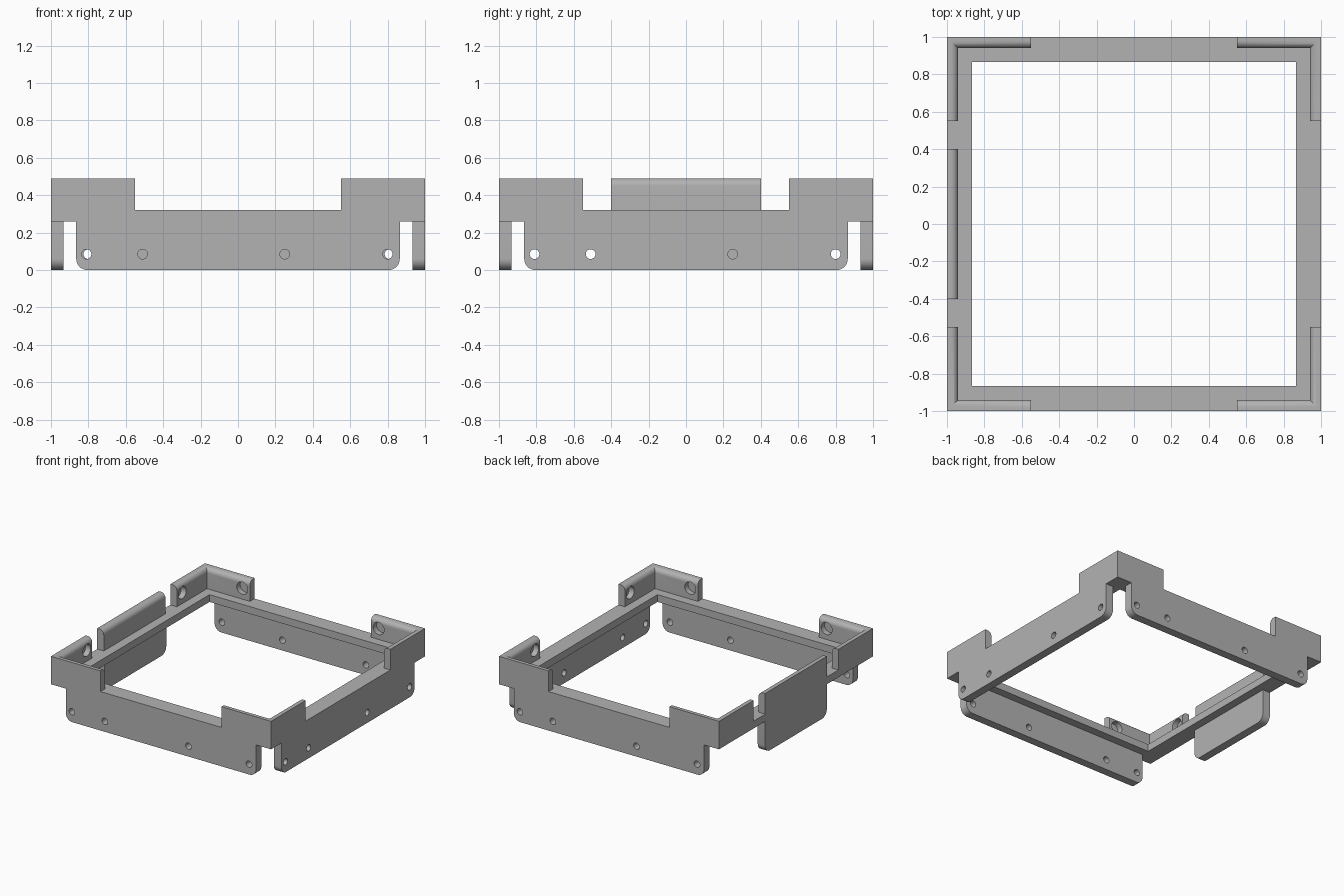
import bpy, bmesh
from math import pi, sin, cos
from mathutils import Matrix, Vector

cube = bpy.data.objects.get("Cube")
if cube:
    bpy.data.objects.remove(cube, do_unlink=True)

grey = bpy.data.materials.new("plain grey")
grey.use_nodes = True
grey.diffuse_color = (0.45, 0.45, 0.45, 1)
grey.node_tree.nodes["Principled BSDF"].inputs["Base Color"].default_value = grey.diffuse_color

SHELF_LOW, SHELF_TOP, TOP = 0.26, 0.32, 0.49
PANEL, LIP = 0.068, 0.06        # wall thicknesses
INNER = 0.865                   # half size of the opening
TAB_END, TAB_HOLE = 0.55, 0.62


def finish(name, bm):
    bmesh.ops.recalc_face_normals(bm, faces=bm.faces[:])
    mesh = bpy.data.meshes.new(name)
    bm.to_mesh(mesh)
    bm.free()
    mesh.materials.append(grey)
    obj = bpy.data.objects.new(name, mesh)
    bpy.context.collection.objects.link(obj)
    return obj


def arc(cx, cz, r, start, end, n=8):
    return [(cx + r * cos(start + (end - start) * i / n),
             cz + r * sin(start + (end - start) * i / n)) for i in range(n + 1)]


def sweep(name, sections, closed=False):
    """Skin matching cross-sections into a solid."""
    bm = bmesh.new()
    rings = [[bm.verts.new(p) for p in s] for s in sections]
    pairs = list(zip(rings, rings[1:]))
    if closed:
        pairs.append((rings[-1], rings[0]))
    else:
        bm.faces.new(rings[0])
        bm.faces.new(rings[-1])
    for a, b in pairs:
        for i in range(len(a)):
            j = (i + 1) % len(a)
            bm.faces.new((a[i], a[j], b[j], b[i]))
    return finish(name, bm)


def side(k):
    """Turn from the front wall to wall k: front, right, back, left."""
    return Matrix.Rotation(k * pi / 2, 4, 'Z')


def drill(obj, holes):
    """Each hole: wall, position along it, height, radius, y range."""
    bm = bmesh.new()
    for k, x, z, r, y0, y1 in holes:
        place = (side(k) @ Matrix.Translation((x, (y0 + y1) / 2, z))
                 @ Matrix.Rotation(pi / 2, 4, 'X'))
        bmesh.ops.create_cone(bm, cap_ends=True, segments=32, radius1=r, radius2=r,
                              depth=y1 - y0, matrix=place)
    cutter = finish("hole_cutter", bm)
    cutter.hide_render = True
    mod = obj.modifiers.new("holes", 'BOOLEAN')
    mod.operation = 'DIFFERENCE'
    mod.solver = 'EXACT'
    mod.object = cutter
    bpy.context.view_layer.objects.active = obj
    bpy.ops.object.modifier_apply(modifier=mod.name)
    bpy.data.objects.remove(cutter, do_unlink=True)


parts = []

# Flat square shelf
shelf = [(0, SHELF_LOW), (0, SHELF_TOP), (1 - INNER, SHELF_TOP), (1 - INNER, SHELF_LOW)]
parts.append(sweep("shelf_frame", [
    [(sx * (1 - d), sy * (1 - d), z) for d, z in shelf]
    for sx, sy in ((-1, -1), (1, -1), (1, 1), (-1, 1))], closed=True))

# Lip cross-section: distance in from the outer face, height; rounded inner top
R = 0.04
lip = [(0, SHELF_TOP), (LIP, SHELF_TOP)] + arc(LIP - R, TOP - R, R, 0, pi / 2) + [(0, TOP)]

# L-shaped corner tabs with blind holes on the inside
for k, label in enumerate(("front_right", "front_left", "back_left", "back_right")):
    turn = side(k)
    sections = [[turn @ Vector(p) for p in s] for s in (
        [(-TAB_END, d - 1, z) for d, z in lip],
        [(d - 1, d - 1, z) for d, z in lip],
        [(d - 1, -TAB_END, z) for d, z in lip])]
    tab = sweep(label + "_corner_tab", sections)
    drill(tab, [(k, -TAB_HOLE, 0.41, 0.05, LIP - 1.045, LIP - 0.98),
                (k + 3, TAB_HOLE, 0.41, 0.05, LIP - 1.045, LIP - 0.98)])
    parts.append(tab)

# Centre lip on the right-hand wall
parts.append(sweep("centre_lip", [[side(3) @ Vector((x, d - 1, z)) for d, z in lip]
                                  for x in (-0.4, 0.4)]))

# Hanging panels with rounded lower corners
C = 0.06
for k, label in enumerate(("front", "left", "back", "right")):
    half = 0.4 if label == "right" else INNER
    outline = ([(-half, SHELF_LOW)] + arc(C - half, C, C, pi, 1.5 * pi)
               + arc(half - C, C, C, 1.5 * pi, 2 * pi) + [(half, SHELF_LOW)])
    panel = sweep(label + "_panel", [[side(k) @ Vector((x, y, z)) for x, z in outline]
                                     for y in (-1, PANEL - 1)])
    if label != "right":
        drill(panel, [(k, x, 0.085, 0.026, -1.1, -0.8) for x in (-0.81, -0.51, 0.25, 0.80)])
    parts.append(panel)

# Smooth the rounded edges only
bpy.ops.object.select_all(action='DESELECT')
for obj in parts:
    obj.select_set(True)
bpy.context.view_layer.objects.active = parts[0]
bpy.ops.object.shade_smooth_by_angle(angle=pi / 6)
